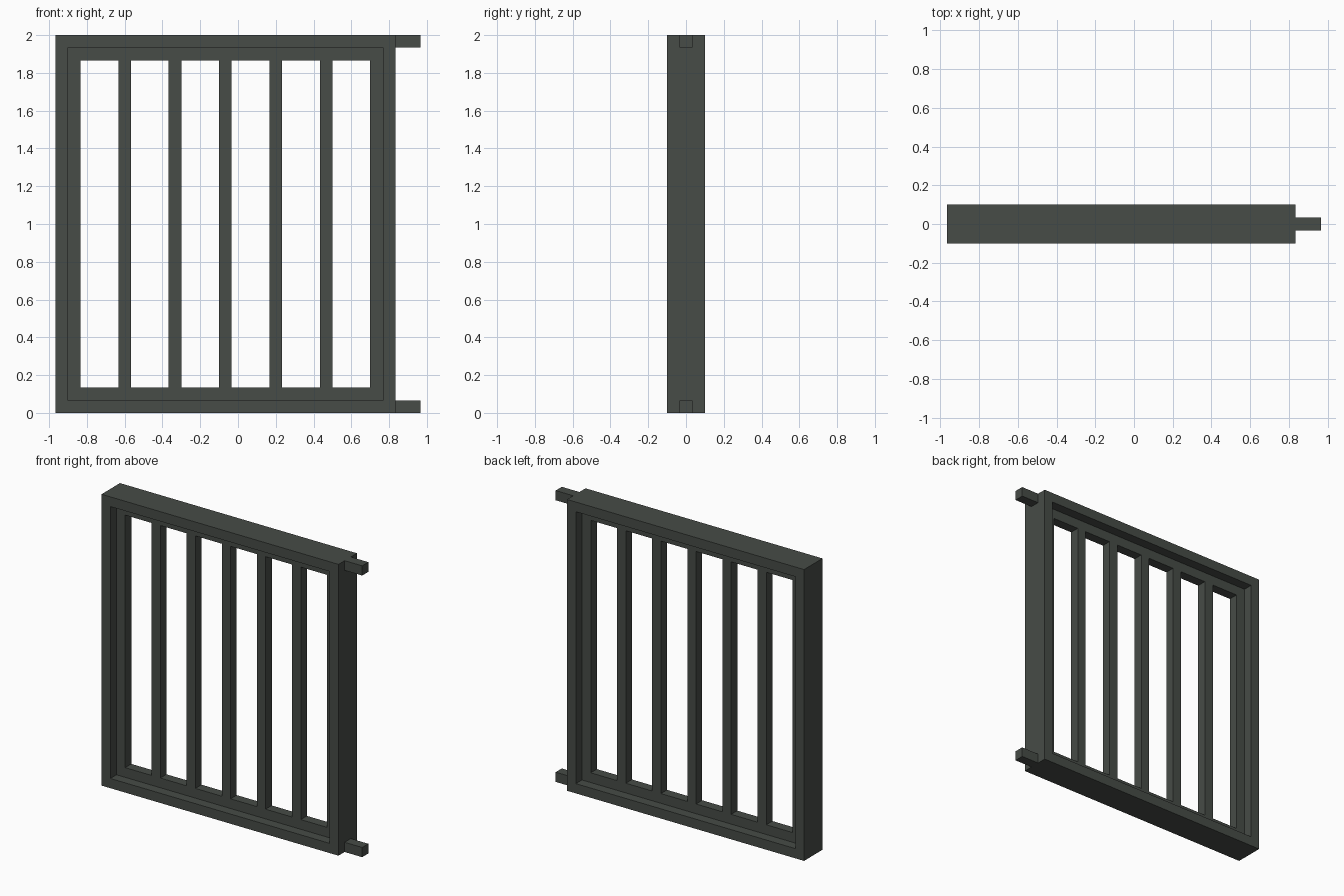
import bpy
import bmesh
from mathutils import Vector

cube = bpy.data.objects.get("Cube")
if cube:
    bpy.data.objects.remove(cube, do_unlink=True)

U = 1 / 15                      # bar width, the module of the whole gate
LEFT, RIGHT, TOP = -14.5 * U, 12.5 * U, 30 * U

iron = bpy.data.materials.new("dark grey iron")
colour = (0.063, 0.072, 0.063, 1)
iron.diffuse_color = colour
iron.use_nodes = True
iron.node_tree.nodes["Principled BSDF"].inputs["Base Color"].default_value = colour


def finish(name, bm):
    bmesh.ops.recalc_face_normals(bm, faces=bm.faces)
    mesh = bpy.data.meshes.new(name)
    bm.to_mesh(mesh)
    bm.free()
    mesh.materials.append(iron)
    obj = bpy.data.objects.new(name, mesh)
    bpy.context.collection.objects.link(obj)
    return obj


def box(name, low, high):
    low, high = Vector(low), Vector(high)
    bm = bmesh.new()
    bmesh.ops.create_cube(bm, size=1)
    bmesh.ops.scale(bm, vec=high - low, verts=bm.verts)
    bmesh.ops.translate(bm, vec=(low + high) / 2, verts=bm.verts)
    return finish(name, bm)


# Frame: stepped section (inset, y) swept round the four mitred corners
half = [(0, 1.5 * U), (U, 1.5 * U), (U, U / 2), (2 * U, U / 2)]
section = half + [(inset, -y) for inset, y in reversed(half)]
corners = [(LEFT, 0, 1, 1), (RIGHT, 0, -1, 1), (RIGHT, TOP, -1, -1), (LEFT, TOP, 1, -1)]
bm = bmesh.new()
rings = [[bm.verts.new((x + sx * i, y, z + sz * i)) for i, y in section]
         for x, z, sx, sz in corners]
for k, ring in enumerate(rings):
    following = rings[(k + 1) % len(rings)]
    for j in range(len(section)):
        n = (j + 1) % len(section)
        bm.faces.new((ring[j], ring[n], following[n], following[j]))
finish("gate_frame", bm)

# Evenly spaced upright bars
for k in range(5):
    x = (-9 + 4 * k) * U
    box(f"upright_bar_{k + 1}", (x - U / 2, -U / 2, 2 * U), (x + U / 2, U / 2, TOP - 2 * U))

# Hinge pegs on the left side
for name, z in (("lower_hinge_peg", 0), ("upper_hinge_peg", TOP - U)):
    box(name, (RIGHT, -U / 2, z), (RIGHT + 2 * U, U / 2, z + U))
